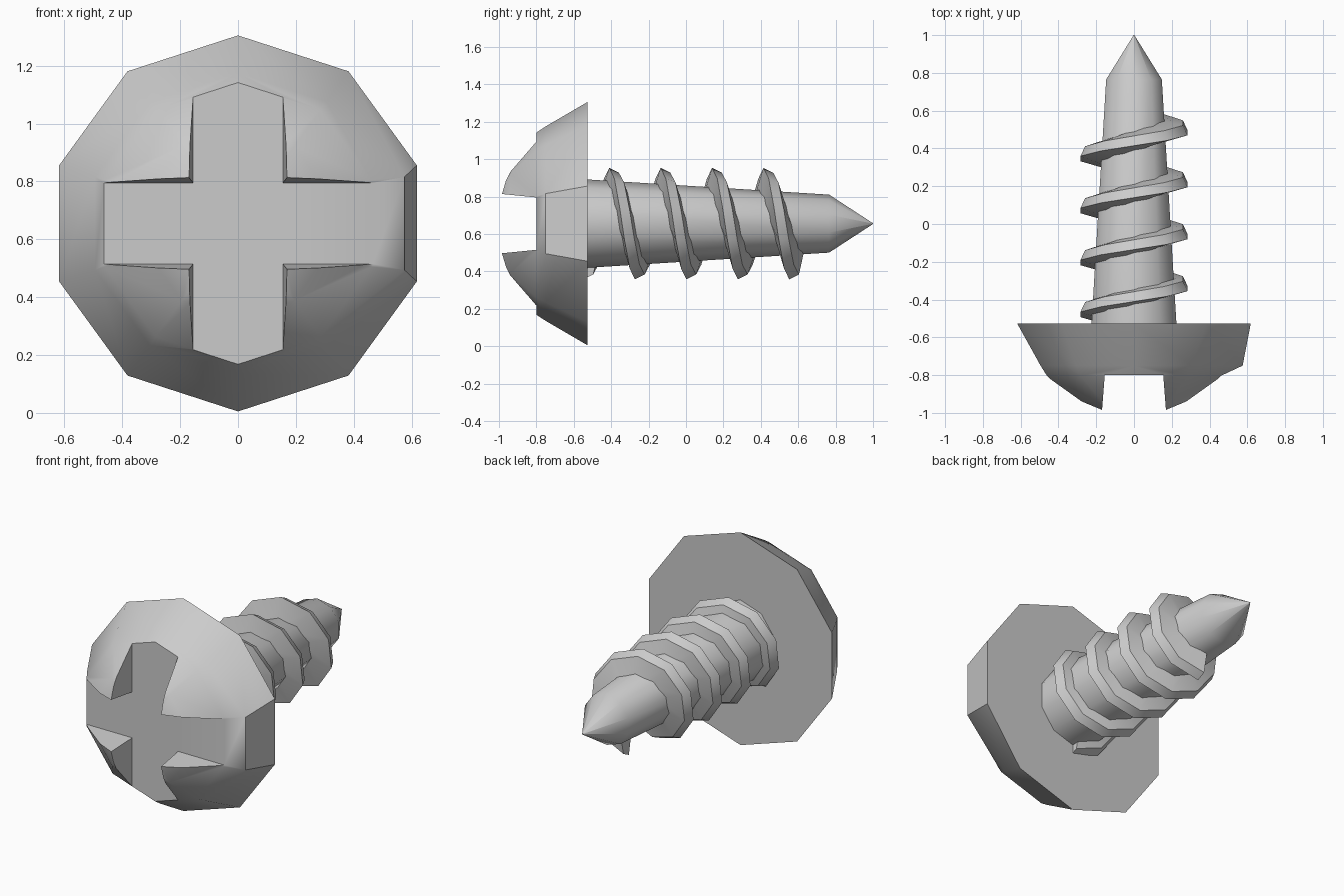
import bpy, bmesh
from math import sin, cos, pi, radians

if "Cube" in bpy.data.objects:
    bpy.data.objects.remove(bpy.data.objects["Cube"])

AXIS_Z = 0.655   # screw axis runs along y at this height
SIDES = 10


def ring_point(r, y, a):
    """Point at angle a measured from straight up, turning towards +x."""
    return (r * sin(a), y, AXIS_Z + r * cos(a))


def make_object(name, verts, faces):
    mesh = bpy.data.meshes.new(name)
    mesh.from_pydata(verts, [], faces)
    bm = bmesh.new()
    bm.from_mesh(mesh)
    bmesh.ops.recalc_face_normals(bm, faces=bm.faces)
    bm.to_mesh(mesh)
    bm.free()
    ob = bpy.data.objects.new(name, mesh)
    bpy.context.collection.objects.link(ob)
    return ob


def loft(name, rings):
    """Skin a list of equal-length point rings and cap both ends."""
    n = len(rings[0])
    verts = [p for ring in rings for p in ring]
    faces = [(k * n + i, k * n + (i + 1) % n, (k + 1) * n + (i + 1) % n, (k + 1) * n + i)
             for k in range(len(rings) - 1) for i in range(n)]
    faces += [tuple(range(n)), tuple(range(len(verts) - n, len(verts)))]
    return make_object(name, verts, faces)


def lathe_rings(profile):
    return [[ring_point(r, y, 2 * pi * i / SIDES) for i in range(SIDES)] for r, y in profile]


def activate(ob):
    bpy.ops.object.select_all(action='DESELECT')
    ob.select_set(True)
    bpy.context.view_layer.objects.active = ob


def smooth(ob, angle):
    activate(ob)
    bpy.ops.object.shade_smooth_by_angle(angle=radians(angle))


# Domed head, with a slight bulge on the +x side
rings = lathe_rings([(0.65, -0.527), (0.52, -0.75), (0.485, -0.803), (0.33, -0.94), (0.21, -1.0)])
rings[1] = [(0.575, y, z) if x > 0.4 else (x, y, z) for x, y, z in rings[1]]
head = loft("screw_head", rings)


# Cross-shaped drive recess, slightly wider at the mouth
def cross(a, b, y, l=0.8):
    pts = [(a, b), (l, b), (l, -b), (a, -b), (a, -l), (-a, -l),
           (-a, -b), (-l, -b), (-l, b), (-a, b), (-a, l), (a, l)]
    return [(x, y, AXIS_Z + z) for x, z in pts]


cutter = loft("drive_recess_cutter", [cross(0.155, 0.14, -0.8), cross(0.178, 0.17, -1.1)])
cutter.hide_render = True
mod = head.modifiers.new("drive_recess", 'BOOLEAN')
mod.operation = 'DIFFERENCE'
mod.solver = 'EXACT'
mod.object = cutter
activate(head)
bpy.ops.object.modifier_apply(modifier=mod.name)
bpy.data.objects.remove(cutter)
smooth(head, 38)

# Tapered shank with pointed tip
shank = loft("shank", lathe_rings([(0.237, -0.54), (0.155, 0.765), (0.002, 1.0)]))
smooth(shank, 40)

# Helical thread, four turns, starting at the bottom beside the head
section = [(0.13, -0.06), (0.298, -0.028), (0.272, 0.024), (0.13, 0.055)]
TURNS, PITCH, START = 4, 0.275, -0.52
thread = loft("thread", [
    [ring_point(r, START + PITCH * k / SIDES + dy, pi + 2 * pi * k / SIDES) for r, dy in section]
    for k in range(TURNS * SIDES + 1)])
smooth(thread, 40)
